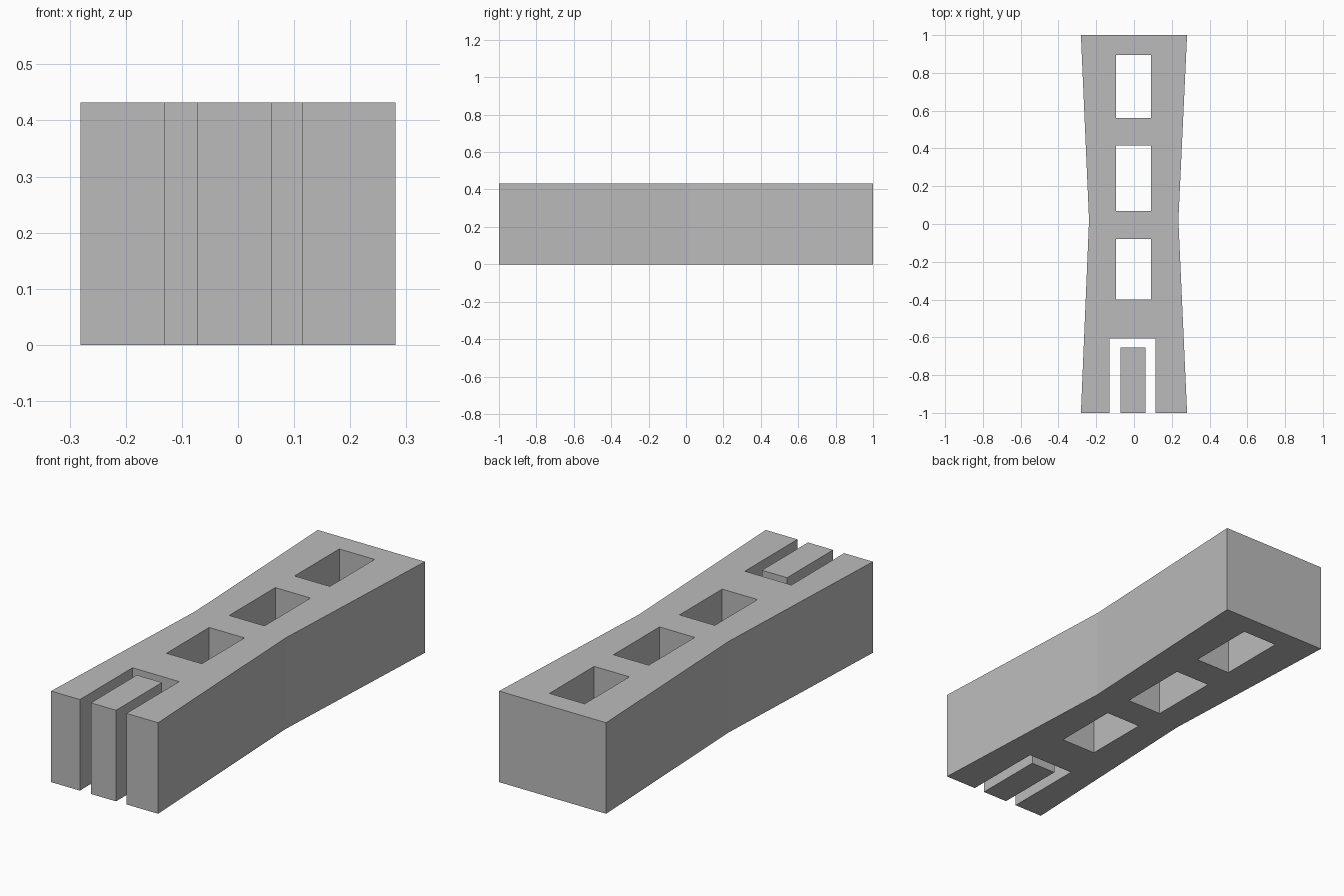
import bpy
import bmesh

HEIGHT = 0.432

cube = bpy.data.objects.get("Cube")
if cube:
    bpy.data.objects.remove(cube, do_unlink=True)

grey = bpy.data.materials.new("plain grey")
grey.use_nodes = True
grey.diffuse_color = (0.5, 0.5, 0.5, 1)
grey.node_tree.nodes["Principled BSDF"].inputs["Base Color"].default_value = (0.5, 0.5, 0.5, 1)


def rectangle(x0, x1, y0, y1):
    return [(x0, y0), (x1, y0), (x1, y1), (x0, y1)]


def extruded_plan(name, loops):
    """Fill an outline with its holes and raise it to the full height."""
    bm = bmesh.new()
    edges = []
    for loop in loops:
        verts = [bm.verts.new((x, y, 0)) for x, y in loop]
        edges += [bm.edges.new((v, verts[i - 1])) for i, v in enumerate(verts)]
    bmesh.ops.triangle_fill(bm, edges=edges, use_beauty=True, normal=(0, 0, 1))
    raised = bmesh.ops.extrude_face_region(bm, geom=bm.faces[:], use_keep_orig=True)
    top = [g for g in raised["geom"] if isinstance(g, bmesh.types.BMVert)]
    bmesh.ops.translate(bm, verts=top, vec=(0, 0, HEIGHT))
    bmesh.ops.recalc_face_normals(bm, faces=bm.faces[:])
    mesh = bpy.data.meshes.new(name)
    bm.to_mesh(mesh)
    bm.free()
    mesh.materials.append(grey)
    obj = bpy.data.objects.new(name, mesh)
    bpy.context.collection.objects.link(obj)


# Waisted block with an open slot at the front and three through windows
outline = [(-0.281, -1), (-0.13, -1), (-0.13, -0.605), (0.115, -0.605),
           (0.115, -1), (0.281, -1), (0.235, 0.02), (0.281, 1),
           (-0.281, 1), (-0.238, 0.02)]
windows = [rectangle(-0.095, 0.09, y0, y1)
           for y0, y1 in ((-0.4, -0.08), (0.07, 0.415), (0.56, 0.895))]
extruded_plan("waisted_body", [outline] + windows)

# Loose tongue standing in the slot
extruded_plan("slot_tongue", [rectangle(-0.072, 0.06, -1, -0.655)])
